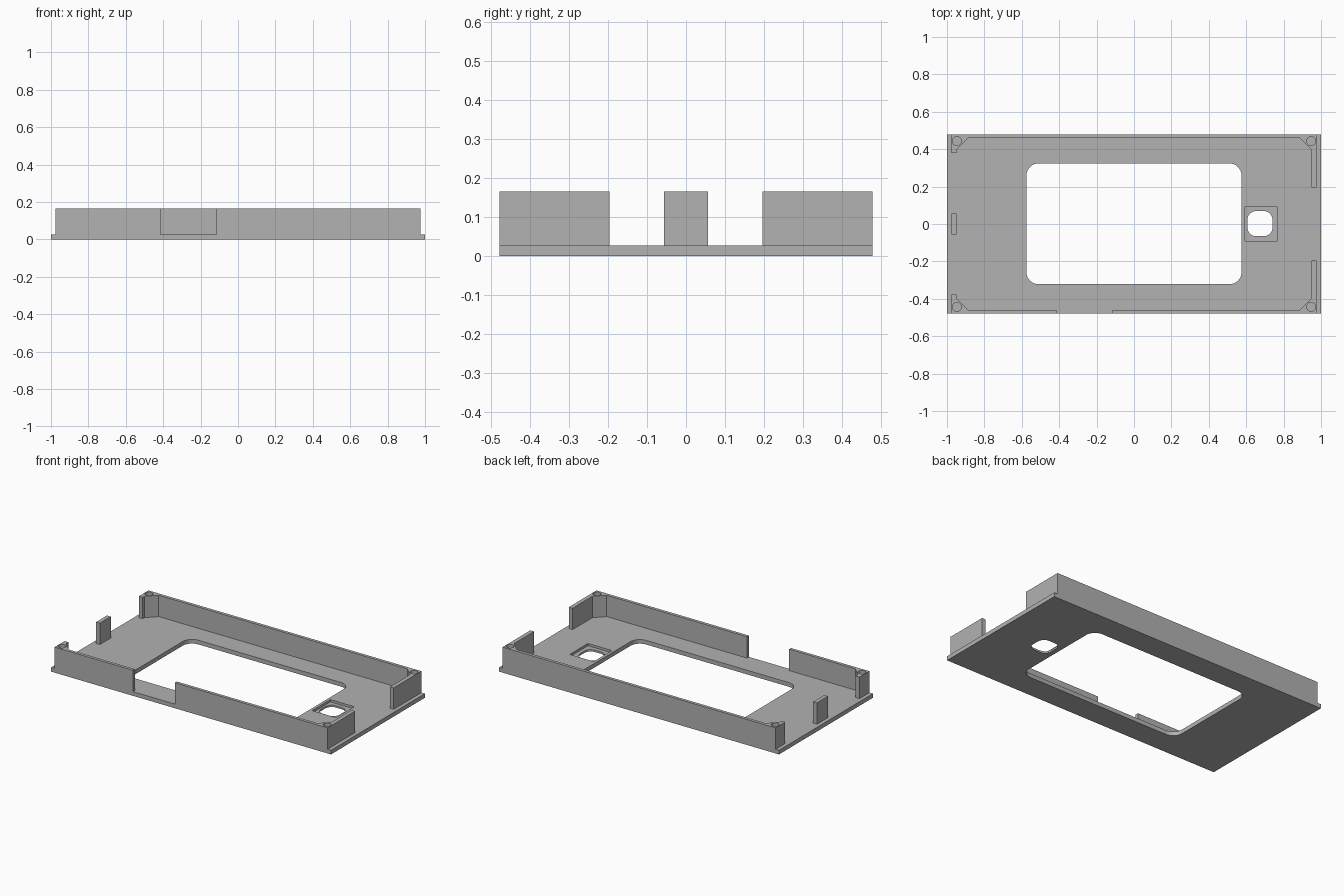
import bpy, bmesh, math

cube = bpy.data.objects.get("Cube")
if cube:
    bpy.data.objects.remove(cube, do_unlink=True)

grey = bpy.data.materials.new("plain grey")
grey.use_nodes = True
colour = (0.445, 0.445, 0.445, 1)
grey.diffuse_color = colour
grey.node_tree.nodes["Principled BSDF"].inputs["Base Color"].default_value = colour

PLATE_TOP, WALL_TOP = 0.027, 0.165
HALF_DEPTH = 0.479


def prism(name, outline, z0, z1):
    """Extrude a counter-clockwise outline from z0 to z1."""
    bm = bmesh.new()
    base = bm.faces.new([bm.verts.new((x, y, z0)) for x, y in outline])
    new = bmesh.ops.extrude_face_region(bm, geom=[base])["geom"]
    tops = [v for v in new if isinstance(v, bmesh.types.BMVert)]
    bmesh.ops.translate(bm, verts=tops, vec=(0, 0, z1 - z0))
    bmesh.ops.recalc_face_normals(bm, faces=bm.faces)
    mesh = bpy.data.meshes.new(name)
    bm.to_mesh(mesh)
    bm.free()
    mesh.materials.append(grey)
    ob = bpy.data.objects.new(name, mesh)
    bpy.context.collection.objects.link(ob)
    return ob


def rounded(x0, x1, y0, y1, r=0, steps=8):
    """Rectangle outline with rounded corners."""
    if r == 0:
        return [(x0, y0), (x1, y0), (x1, y1), (x0, y1)]
    corners = [(x1 - r, y1 - r), (x0 + r, y1 - r), (x0 + r, y0 + r), (x1 - r, y0 + r)]
    points = []
    for q, (cx, cy) in enumerate(corners):
        for i in range(steps + 1):
            a = (q + i / steps) * math.pi / 2
            points.append((cx + r * math.cos(a), cy + r * math.sin(a)))
    return points


def cut(ob, outline, z0, z1):
    """Subtract a prism and discard the cutter."""
    cutter = prism("cutter", outline, z0, z1)
    cutter.hide_render = True
    mod = ob.modifiers.new("cut", "BOOLEAN")
    mod.operation = "DIFFERENCE"
    mod.solver = "EXACT"
    mod.object = cutter
    bpy.context.view_layer.objects.active = ob
    bpy.ops.object.modifier_apply(modifier=mod.name)
    bpy.data.objects.remove(cutter, do_unlink=True)


# Base plate with the display window, and a recessed button opening
plate = prism("base_plate", rounded(-1, 1, -HALF_DEPTH, HALF_DEPTH), 0, PLATE_TOP)
cut(plate, rounded(-0.575, 0.575, -0.322, 0.324, 0.065), -0.1, 0.1)
cut(plate, rounded(0.594, 0.765, -0.092, 0.094), 0.012, 0.1)
cut(plate, rounded(0.607, 0.74, -0.065, 0.069, 0.045), -0.1, 0.1)

# Surrounding wall, hollowed with chamfered inner corners
wall = prism("side_walls", rounded(-0.975, 0.975, -HALF_DEPTH, HALF_DEPTH), PLATE_TOP, WALL_TOP)
ix, iy, c = 0.948, 0.459, 0.06
inner = [(ix, iy - c), (ix - c, iy), (c - ix, iy), (-ix, iy - c),
         (-ix, c - iy), (c - ix, -iy), (ix - c, -iy), (ix, c - iy)]
cut(wall, inner, 0, 0.3)

# Gaps in the wall: right end (twice), left end and front
for x0, x1, y0, y1 in [(-1.1, -0.9, 0.056, 0.38), (-1.1, -0.9, -0.377, -0.056),
                       (0.9, 1.1, -0.196, 0.196), (-0.415, -0.115, -0.6, -0.4)]:
    cut(wall, rounded(x0, x1, y0, y1), 0, 0.3)

# Screw holes in the four corner blocks
for sx in (-1, 1):
    for sy in (-1, 1):
        x, y, r = sx * 0.947, sy * 0.443, 0.024
        cut(wall, rounded(x - r, x + r, y - r, y + r, r * 0.999, 6), 0, 0.3)

# Smooth only the gently curved surfaces
for ob in (plate, wall):
    bpy.ops.object.select_all(action="DESELECT")
    ob.select_set(True)
    bpy.context.view_layer.objects.active = ob
    bpy.ops.object.shade_smooth_by_angle(angle=math.radians(30))
